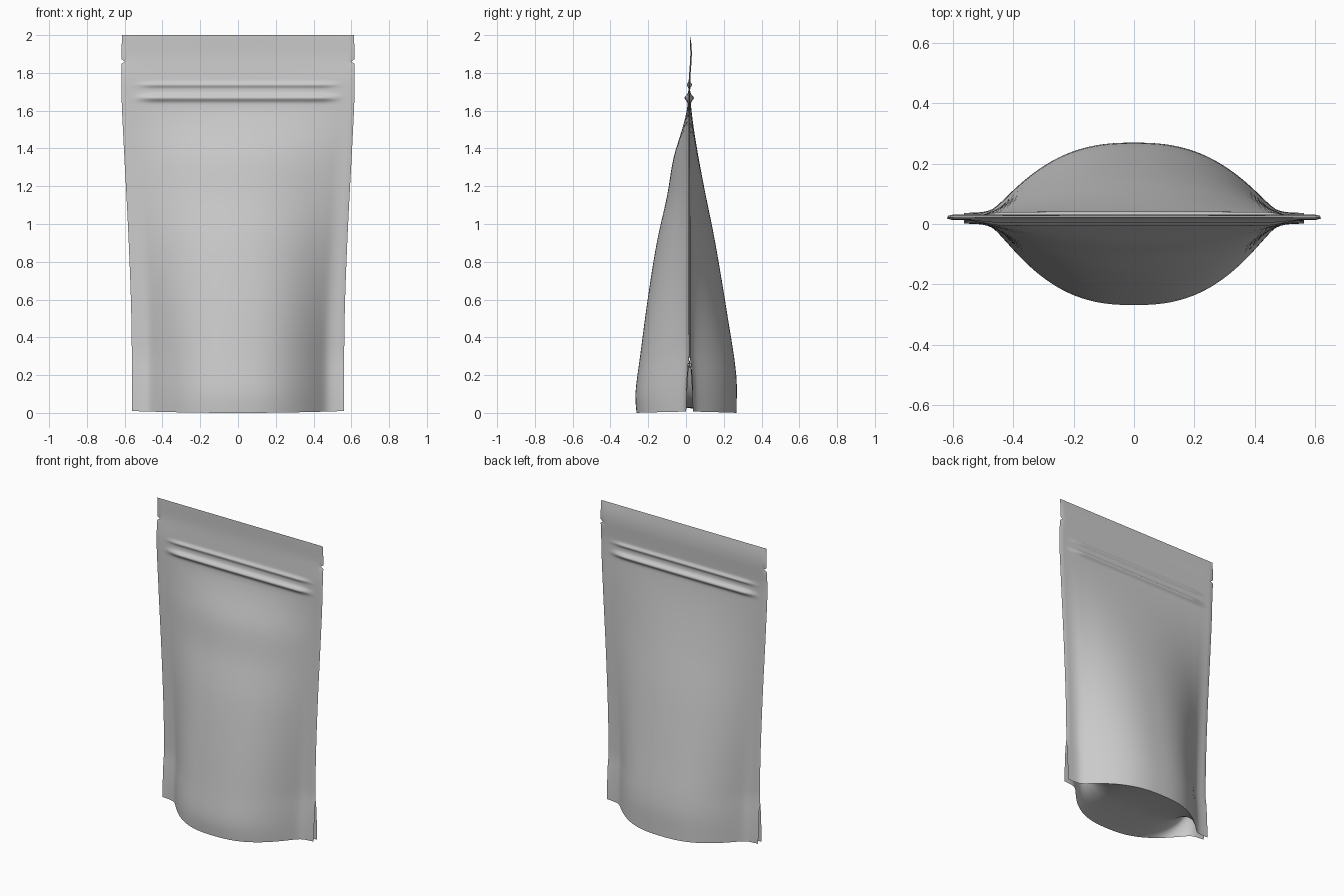
import bpy, bmesh, math

if "Cube" in bpy.data.objects:
    bpy.data.objects.remove(bpy.data.objects["Cube"])

# profile tables (z, value), read up the height of the pouch
HALF_WIDTH = [(0, .562), (.3, .562), (.6, .567), (1, .583), (1.4, .604), (1.7, .617), (2, .615)]
FRONT_Y = [(0, -.262), (.1, -.268), (.3, -.243), (.6, -.203), (.9, -.155), (1.15, -.1),
           (1.35, -.066), (1.5, -.021), (1.6, .004), (1.7, .012), (1.9, .024), (2, .019)]
BACK_Y = [(0, .268), (.2, .266), (.5, .222), (.9, .155), (1.2, .095), (1.4, .058),
          (1.55, .035), (1.65, .025), (1.75, .022), (1.9, .03), (2, .023)]
SEAM_Y = [(0, .019), (1.5, .018), (1.75, .018), (1.9, .027), (2, .021)]
SEAL, GUSSET = .1, .3


def curve(table, z):
    """Smooth interpolation through a table of points."""
    n = len(table)
    i = max(k for k in range(n - 1) if table[k][0] <= z)
    (z0, a), (z1, b) = table[i], table[i + 1]

    def slope(k):
        lo, hi = table[max(k - 1, 0)], table[min(k + 1, n - 1)]
        return (hi[1] - lo[1]) / (hi[0] - lo[0])
    h = z1 - z0
    t = (z - z0) / h
    return (a * (1 + 2 * t) * (1 - t) ** 2 + slope(i) * h * t * (1 - t) ** 2
            + b * t * t * (3 - 2 * t) - slope(i + 1) * h * t * t * (1 - t))


def smooth(a, b, v):
    t = min(1, max(0, (v - a) / (b - a)))
    return t * t * (3 - 2 * t)


def half_width(z):
    notch = .018 * max(0, 1 - abs(z - 1.86) / .0125)
    return curve(HALF_WIDTH, z) - notch


def panel_point(u, z, side):
    """Point on the front (side -1) or back (side 1) panel; u runs -1..1."""
    w = half_width(z)
    x = u * w
    seam = curve(SEAM_Y, z)
    # closed edges: the top, and the sides above the gusset
    if z > 1.999 or (z > GUSSET - .001 and abs(u) > .999):
        return x, seam, z
    # side seals part company near the base, where the gusset sits between
    gap = .004 + .014 * max(0, 1 - (z / GUSSET) ** 2)
    flat = seam + side * gap
    middle = curve(BACK_Y if side > 0 else FRONT_Y, z)
    # the bulge blends into the seals more softly higher up
    up = smooth(.2, 1.4, z)
    soft = .025 + .08 * up
    b = 1 - (abs(x) / (w - SEAL)) ** (2.5 - .4 * up)
    bulge = (b + math.sqrt(b * b + soft)) / (1 + math.sqrt(1 + soft))
    bulge *= 1 - smooth(.78, 1, abs(u))
    y = flat + (middle - flat) * bulge
    # two zip ridges
    fade = 1 - smooth(.43, .57, abs(x))
    for zc, h, s in ((1.668, .018, .017), (1.737, .01, .012)):
        y += side * h * fade * math.exp(-((z - zc) / s) ** 2)
    if z == 0:
        z = .01 * u * u
    return x, y, z


def add_grid(bm, rows):
    grid = [[bm.verts.new(p) for p in row] for row in rows]
    for r0, r1 in zip(grid, grid[1:]):
        for i in range(len(r0) - 1):
            bm.faces.new((r0[i], r0[i + 1], r1[i + 1], r1[i]))


def finish(bm, name):
    bmesh.ops.remove_doubles(bm, verts=bm.verts, dist=1e-5)
    bmesh.ops.recalc_face_normals(bm, faces=bm.faces)
    mesh = bpy.data.meshes.new(name)
    bm.to_mesh(mesh)
    bm.free()
    ob = bpy.data.objects.new(name, mesh)
    bpy.context.collection.objects.link(ob)
    bpy.ops.object.select_all(action='DESELECT')
    ob.select_set(True)
    bpy.context.view_layer.objects.active = ob
    bpy.ops.object.shade_smooth_by_angle(angle=math.radians(60))
    return ob


# sampling: closer rows around the zip and the tear notches
cols = [i / 36 for i in range(-36, 37)]
levels = [i * .05 for i in range(33)]
levels += [1.6 + i * .0065 for i in range(1, 28)]
levels += [1.81, 1.8475, 1.86, 1.8725, 1.91, 1.955, 2.0]

# front and back panels with side seals, zip and top seal
body = bmesh.new()
for side in (-1, 1):
    add_grid(body, [[panel_point(u, z, side) for u in cols] for z in levels])
finish(body, "pouch_body")

# bottom gusset: spread nearly flat in the middle, folded up high at the sides
gusset = bmesh.new()
rows = []
for k in range(-12, 13):
    s = k / 12
    row = []
    for u in cols:
        x, yf, zb = panel_point(u, 0, -1)
        yb = panel_point(u, 0, 1)[1]
        half = (yb - yf) / 2
        rise = .025 + .245 * min(1, abs(x) / .47) ** 5
        row.append((x, (yf + yb) / 2 + s * half, zb + rise * (1 - abs(s) ** 1.6)))
    rows.append(row)
add_grid(gusset, rows)
base = finish(gusset, "bottom_gusset")
if sum(p.normal.z * p.area for p in base.data.polygons) > 0:
    base.data.flip_normals()
